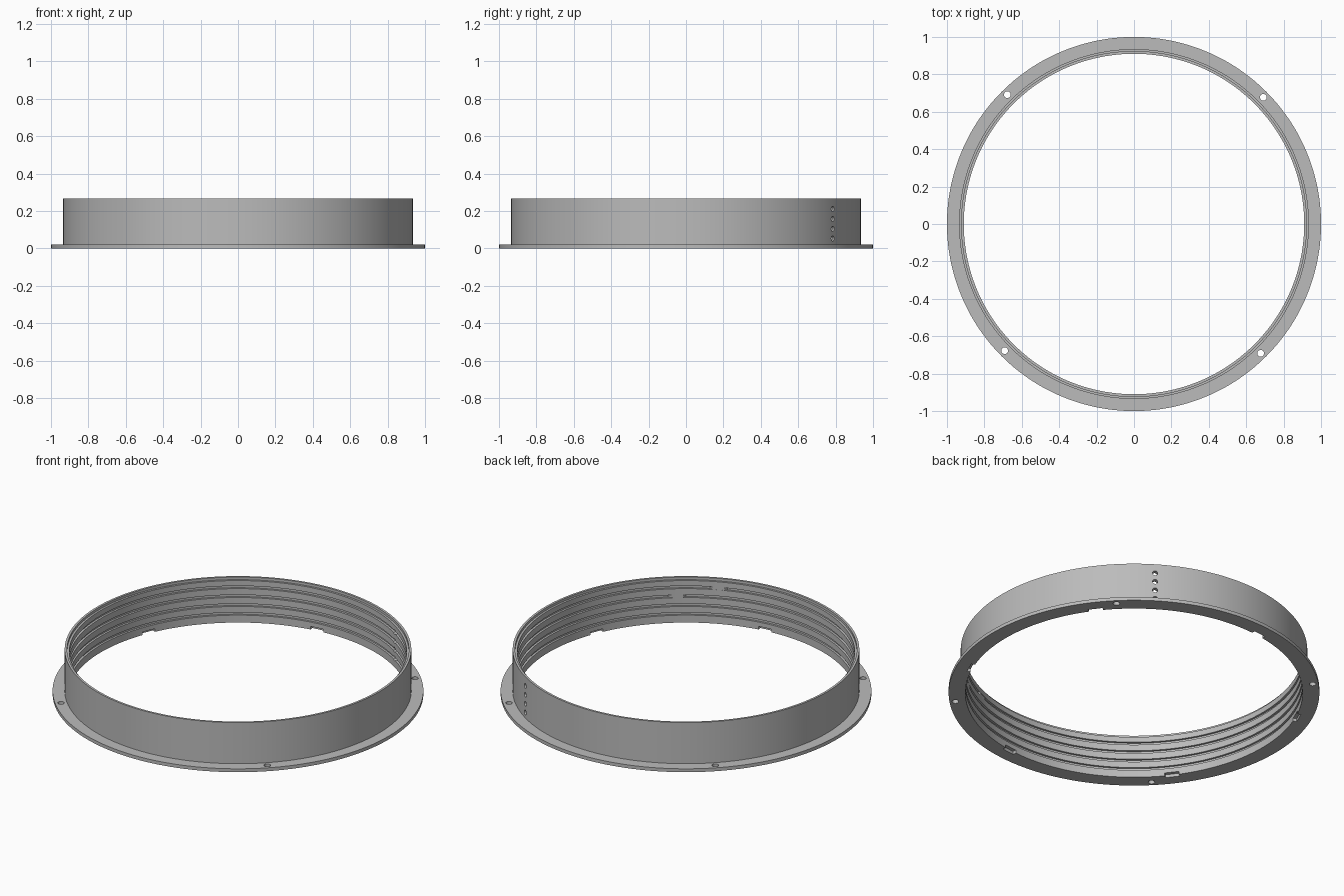
import bpy, bmesh
from math import sin, cos, radians
from mathutils import Matrix, Vector

cube = bpy.data.objects.get("Cube")
if cube:
    bpy.data.objects.remove(cube, do_unlink=True)

SEGMENTS = 360
BORE, GROOVE_R, OUTER, RIM = 0.91, 0.922, 0.935, 1.0
FLANGE_TOP, STEP_Z, TOP = 0.02, 0.25, 0.265
GROOVES = [0.052, 0.104, 0.157, 0.21]
# Interruptions of the two upper grooves: groove index -> angle of the gap
GAPS = {3: 294, 2: 308}

grey = bpy.data.materials.new("plain grey")
grey.use_nodes = True
colour = (0.5, 0.5, 0.5, 1)
grey.diffuse_color = colour
grey.node_tree.nodes["Principled BSDF"].inputs["Base Color"].default_value = colour


def lathe(name, profile):
    """Sweep profile(angle) -> closed list of (radius, z) around the z axis."""
    bm = bmesh.new()
    rings = []
    for i in range(SEGMENTS):
        a = radians(i * 360 / SEGMENTS)
        rings.append([bm.verts.new((r * cos(a), r * sin(a), z))
                      for r, z in profile(i * 360 / SEGMENTS)])
    for i, ring in enumerate(rings):
        nxt = rings[(i + 1) % SEGMENTS]
        for j in range(len(ring)):
            k = (j + 1) % len(ring)
            bm.faces.new((ring[j], nxt[j], nxt[k], ring[k]))
    bmesh.ops.recalc_face_normals(bm, faces=bm.faces)
    mesh = bpy.data.meshes.new(name)
    bm.to_mesh(mesh)
    bm.free()
    mesh.materials.append(grey)
    obj = bpy.data.objects.new(name, mesh)
    bpy.context.collection.objects.link(obj)
    return obj


def flange_profile(angle):
    return [(BORE, 0), (RIM, 0), (RIM, FLANGE_TOP), (BORE, FLANGE_TOP)]


def wall_profile(angle):
    points = [(BORE, FLANGE_TOP), (OUTER, FLANGE_TOP), (OUTER, TOP),
              (GROOVE_R, TOP), (GROOVE_R, STEP_Z), (BORE, STEP_Z)]
    for n in reversed(range(len(GROOVES))):
        closed = n in GAPS and abs(angle - GAPS[n]) < 2.5
        depth = BORE + 0.0005 if closed else GROOVE_R
        hi, lo = GROOVES[n] + 0.008, GROOVES[n] - 0.008
        points += [(BORE, hi), (depth, hi), (depth, lo), (BORE, lo)]
    return points


def cut(target, shapes):
    """Subtract all cutter shapes drawn into one bmesh, then remove the cutter."""
    bm = bmesh.new()
    shapes(bm)
    mesh = bpy.data.meshes.new("cutter")
    bm.to_mesh(mesh)
    bm.free()
    cutter = bpy.data.objects.new("cutter", mesh)
    cutter.hide_render = True
    bpy.context.collection.objects.link(cutter)
    mod = target.modifiers.new("cut", "BOOLEAN")
    mod.operation, mod.solver, mod.object = "DIFFERENCE", "EXACT", cutter
    bpy.context.view_layer.objects.active = target
    bpy.ops.object.modifier_apply(modifier=mod.name)
    bpy.data.objects.remove(cutter, do_unlink=True)


def polar(angle, radius, z):
    return Matrix.Rotation(radians(angle), 4, "Z") @ Matrix.Translation(Vector((radius, 0, z)))


def rod(bm, matrix, radius, depth):
    bmesh.ops.create_cone(bm, cap_ends=True, segments=24, radius1=radius,
                          radius2=radius, depth=depth, matrix=matrix)


def flange_cuts(bm):
    for n in range(4):  # screw holes
        rod(bm, polar(44.4 + 90 * n, 0.968, 0.01), 0.018, 0.1)
    for n in range(6):  # shallow notches under the wall
        bmesh.ops.create_cube(bm, size=1, matrix=polar(37 + 60 * n, 0.9, 0)
                              @ Matrix.Diagonal((0.06, 0.08, 0.036, 1)))


def wall_cuts(bm):
    for z in GROOVES:  # column of radial holes, one per groove
        rod(bm, polar(57, 0.92, z) @ Matrix.Rotation(radians(90), 4, "Y"), 0.014, 0.1)


flange = lathe("flange", flange_profile)
cut(flange, flange_cuts)
wall = lathe("grooved_wall", wall_profile)
cut(wall, wall_cuts)

# Smooth round faces, crisp edges
for obj in (flange, wall):
    bpy.ops.object.select_all(action="DESELECT")
    obj.select_set(True)
    bpy.context.view_layer.objects.active = obj
    bpy.ops.object.shade_smooth_by_angle(angle=radians(30))
